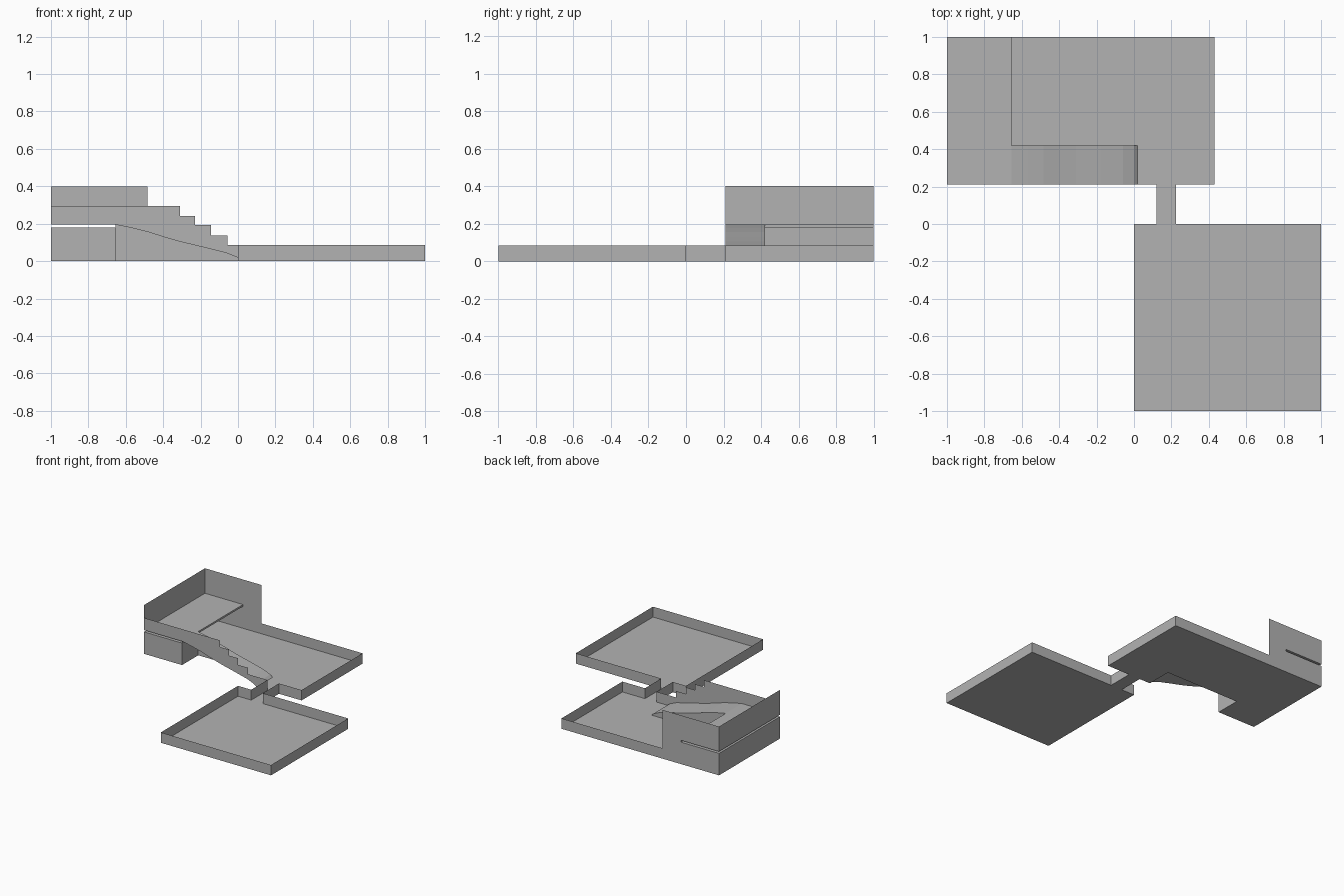
import bpy
import bmesh

if "Cube" in bpy.data.objects:
    bpy.data.objects.remove(bpy.data.objects["Cube"])

grey = bpy.data.materials.new("plain_grey")
grey.diffuse_color = (0.45, 0.45, 0.45, 1)
grey.use_nodes = True
grey.node_tree.nodes["Principled BSDF"].inputs["Base Color"].default_value = grey.diffuse_color


def sheets(name, polygons):
    """One object made of thin flat polygons."""
    bm = bmesh.new()
    for poly in polygons:
        bm.faces.new([bm.verts.new(p) for p in poly])
    bmesh.ops.remove_doubles(bm, verts=bm.verts, dist=1e-5)
    mesh = bpy.data.meshes.new(name)
    bm.to_mesh(mesh)
    bm.free()
    mesh.materials.append(grey)
    ob = bpy.data.objects.new(name, mesh)
    bpy.context.collection.objects.link(ob)
    return ob


def level(x0, x1, y0, y1, z):
    return [(x0, y0, z), (x1, y0, z), (x1, y1, z), (x0, y1, z)]


def wall(a, b, z0, z1):
    return [(*a, z0), (*b, z0), (*b, z1), (*a, z1)]


LOW, SLAB_BOTTOM, SLAB_TOP, MID, TALL = 0.085, 0.18, 0.195, 0.295, 0.4
W, E, N, S = -1.0, 0.43, 1.0, 0.21       # rear room limits
RX0, RX1, RY = -0.655, 0.02, 0.42        # ramp limits
D0, D1 = 0.12, 0.225                     # doorway limits

# Front room
sheets("front_room_floor", [level(0, 1, -1, 0, 0)])
path = [(D0, 0), (0, 0), (0, -1), (1, -1), (1, 0), (D1, 0)]
sheets("front_room_walls", [wall(a, b, 0, LOW) for a, b in zip(path, path[1:])])

# Corridor between the rooms
sheets("corridor_floor", [level(D0, D1, 0, S, 0)])
sheets("corridor_walls", [wall((x, 0), (x, S), 0, LOW) for x in (D0, D1)])

# Rear room, with the floor left open under the ramp
sheets("rear_room_floor", [level(W, RX0, S, RY, 0), level(RX1, E, S, RY, 0),
                           level(W, RX0, RY, N, 0), level(RX0, RX1, RY, N, 0),
                           level(RX1, E, RY, N, 0)])
sheets("rear_room_low_walls", [
    wall((RX1, S), (D0, S), 0, LOW), wall((D1, S), (E, S), 0, LOW),
    wall((E, S), (E, N), 0, LOW), wall((E, N), (-0.485, N), 0, LOW)])
sheets("rear_room_tall_walls", [
    wall((-0.485, N), (RX0, N), 0, TALL),
    wall((RX0, N), (W, N), SLAB_TOP, TALL),
    wall((W, N), (W, S), SLAB_TOP, TALL)])

# Walls of the space below the platform
sheets("lower_walls", [
    wall((RX0, N), (W, N), 0, SLAB_BOTTOM), wall((W, N), (W, S), 0, SLAB_BOTTOM),
    wall((W, S), (RX0, S), 0, SLAB_BOTTOM), wall((RX0, S), (RX0, RY), 0, SLAB_TOP)])

# Raised platform: floor, ceiling below it and lip
sheets("platform", [level(W, RX0, S, N, SLAB_TOP), level(W, RX0, S, N, SLAB_BOTTOM),
                    wall((RX0, RY), (RX0, N), SLAB_BOTTOM, SLAB_TOP)])

# Curved ramp and its inner side
slope = [(RX0, SLAB_TOP), (-0.57, 0.178), (-0.485, 0.157), (-0.4, 0.13),
         (-0.31, 0.104), (-0.18, 0.073), (-0.06, 0.043), (0.0, 0.018), (RX1, 0.0)]
sheets("ramp", [[(a[0], S, a[1]), (b[0], S, b[1]), (b[0], RY, b[1]), (a[0], RY, a[1])]
                for a, b in zip(slope, slope[1:])])
sheets("ramp_side", [[(x, RY, z) for x, z in slope] + [(RX0, RY, 0)]])

# Stepped parapet along the front of the platform and ramp
steps = [(-0.31, MID), (-0.23, 0.24), (-0.145, 0.192), (-0.057, 0.138), (RX1, LOW)]
outline = [(W, SLAB_TOP)] + slope
for x, z in reversed(steps):
    outline.append((x, z))
    i = steps.index((x, z))
    outline.append((steps[i - 1][0] if i else W, z))
sheets("stepped_parapet", [[(x, S, z) for x, z in outline]])
